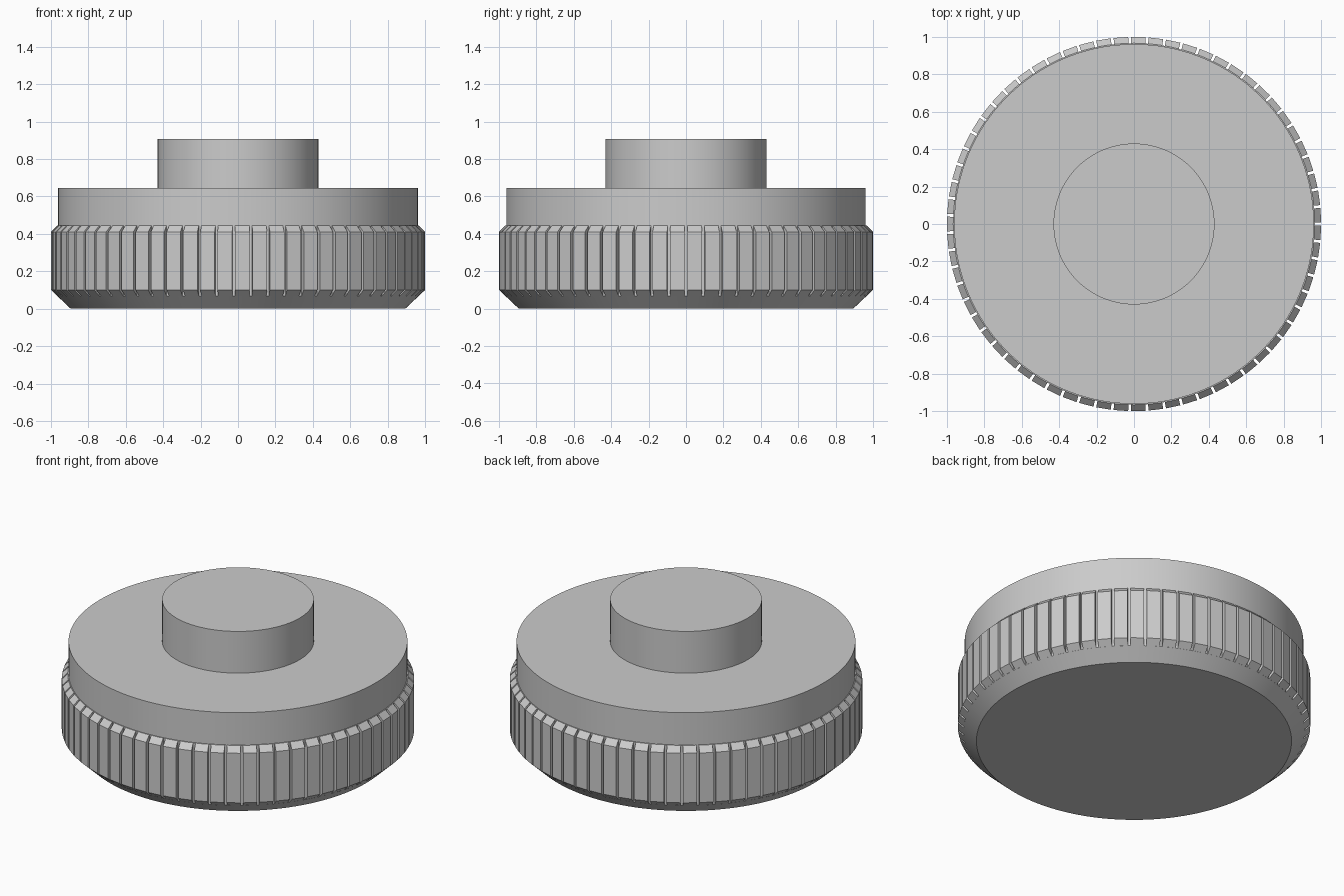
import bpy, bmesh
from math import cos, sin, tau

if "Cube" in bpy.data.objects:
    bpy.data.objects.remove(bpy.data.objects["Cube"])

# Single plain grey
grey = bpy.data.materials.new("plain grey")
colour = (0.6, 0.6, 0.6, 1)
grey.diffuse_color = colour
grey.use_nodes = True
grey.node_tree.nodes["Principled BSDF"].inputs["Base Color"].default_value = colour


def finish(name, bm, smooth):
    bmesh.ops.recalc_face_normals(bm, faces=bm.faces)
    mesh = bpy.data.meshes.new(name)
    bm.to_mesh(mesh)
    bm.free()
    mesh.materials.append(grey)
    obj = bpy.data.objects.new(name, mesh)
    bpy.context.collection.objects.link(obj)
    if smooth:
        bpy.ops.object.select_all(action="DESELECT")
        obj.select_set(True)
        bpy.context.view_layer.objects.active = obj
        bpy.ops.object.shade_smooth_by_angle(angle=0.5)


def ring(bm, r, z, angles):
    return [bm.verts.new((r * cos(a), r * sin(a), z)) for a in angles]


def lathe(name, profile, sides=192):
    """Closed turned solid from (radius, height) points, bottom to top."""
    bm = bmesh.new()
    angles = [tau * i / sides for i in range(sides)]
    rings = [ring(bm, r, z, angles) for r, z in profile]
    for low, high in zip(rings, rings[1:]):
        for i in range(sides):
            j = (i + 1) % sides
            bm.faces.new((low[i], low[j], high[j], high[i]))
    bm.faces.new(rings[0])
    bm.faces.new(rings[-1])
    finish(name, bm, True)


# Chamfered disc with a stepped upper body and a central boss
lathe("knob_body", [(0.894, 0), (0.966, 0.068), (0.966, 0.444),
                    (0.961, 0.444), (0.961, 0.646)])
lathe("centre_boss", [(0.43, 0.64), (0.43, 0.907)])

# Grip ribs: flat-faced blocks with bevelled ends, separated by narrow grooves
RIBS = 67
GROOVE = 0.015
rib_profile = [(0.955, 0.068), (0.966, 0.068), (1, 0.1),
               (1, 0.41), (0.966, 0.444), (0.955, 0.444)]
bm = bmesh.new()
for k in range(RIBS):
    start = tau * k / RIBS + GROOVE / 2
    end = tau * (k + 1) / RIBS - GROOVE / 2
    pairs = [ring(bm, r, z, (start, end)) for r, z in rib_profile]
    for p, q in zip(pairs, pairs[1:] + pairs[:1]):
        bm.faces.new((p[0], p[1], q[1], q[0]))
    for side in (0, 1):
        bm.faces.new([p[side] for p in pairs])
finish("grip_ribs", bm, False)
